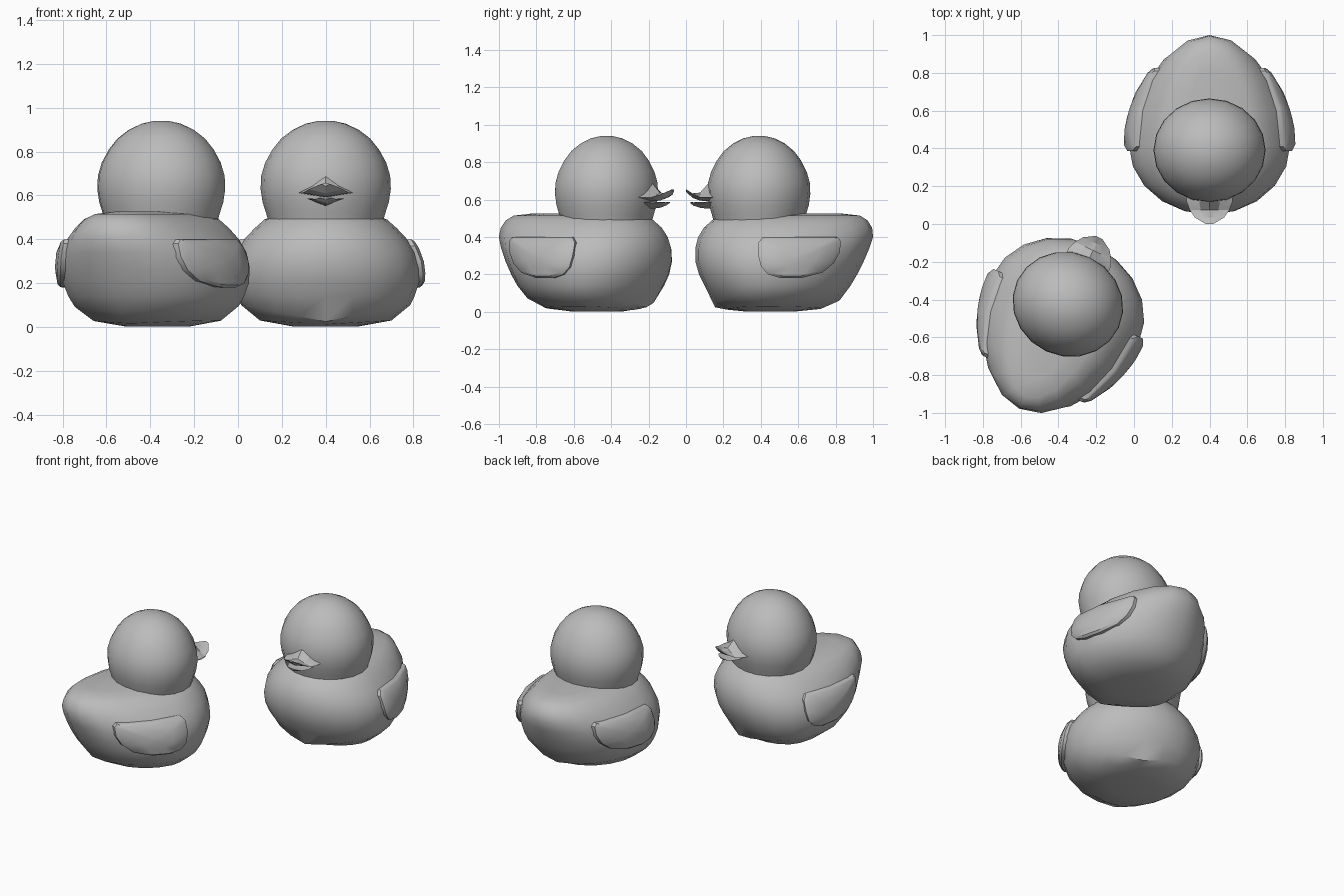
import bpy, bmesh, math
from mathutils import Matrix, Vector

if "Cube" in bpy.data.objects:
    bpy.data.objects.remove(bpy.data.objects["Cube"])

grey = bpy.data.materials.new("soft_grey")
grey.diffuse_color = (0.5, 0.5, 0.5, 1)
grey.use_nodes = True
grey.node_tree.nodes["Principled BSDF"].inputs["Base Color"].default_value = grey.diffuse_color

SEGS = 20
MID = 0.03  # y of the widest body section, measured from the head axis


def loft(name, rings, place, angle=35):
    """Skin closed rings of points, cap both ends, and place the object."""
    bm = bmesh.new()
    loops = [[bm.verts.new(p) for p in r] for r in rings]
    n = len(loops[0])
    for a, b in zip(loops, loops[1:]):
        for i in range(n):
            j = (i + 1) % n
            bm.faces.new((a[i], a[j], b[j], b[i]))
    bm.faces.new(loops[0][::-1])
    bm.faces.new(loops[-1])
    bmesh.ops.recalc_face_normals(bm, faces=bm.faces)
    mesh = bpy.data.meshes.new(name)
    bm.to_mesh(mesh)
    bm.free()
    mesh.materials.append(grey)
    obj = bpy.data.objects.new(name, mesh)
    obj.matrix_world = place
    bpy.context.collection.objects.link(obj)
    bpy.ops.object.select_all(action='DESELECT')
    obj.select_set(True)
    bpy.context.view_layer.objects.active = obj
    bpy.ops.object.shade_smooth_by_angle(angle=math.radians(angle))
    return obj


def egg(w, front, back, z_front, z_side, z_back):
    """Egg-shaped ring: half width, front y, back y and heights around it."""
    pts = []
    for i in range(SEGS):
        t = 2 * math.pi * i / SEGS
        s, c = math.sin(t), math.cos(t)
        reach = (back - MID) if c < 0 else (MID - front)
        z_end = z_back if c < 0 else z_front
        pts.append((w * s, MID - reach * c, z_end + (z_side - z_end) * abs(s)))
    return pts


# Body: underside rings, front crease, then the flanks up to the flat back
UNDER = [(.15, -.08, .20, .003, .003, .003),
         (.30, -.17, .33, .012, .03, .016),
         (.385, -.235, .43, .025, .10, .06)]
FLANK = [(.14, .405, -.29, .49), (.20, .425, -.32, .525), (.27, .427, -.34, .56),
         (.34, .41, -.34, .59), (.40, .372, -.325, .61), (.45, .325, -.295, .605),
         (.49, .28, -.25, .58), (.515, .22, -.21, .54), (.526, .12, -.12, .44)]
body_rings = [egg(*u) for u in UNDER] + [egg(w, f, b, z, z, z) for z, w, f, b in FLANK]


def flank_x(y, z):
    """Half width of the body at a given length and height."""
    for (z0, w0, f0, b0), (z1, w1, f1, b1) in zip(FLANK, FLANK[1:]):
        if z0 <= z <= z1:
            k = (z - z0) / (z1 - z0)
            w, f, b = w0 + (w1 - w0) * k, f0 + (f1 - f0) * k, b0 + (b1 - b0) * k
            d = (y - MID) / (b - MID if y > MID else MID - f)
            return w * math.sqrt(max(0, 1 - d * d))
    return 0.3


# Head: round profile as (height, radius)
HEAD = [(.485, .262), (.52, .272), (.57, .288), (.63, .297), (.69, .294), (.75, .276),
        (.81, .243), (.86, .203), (.90, .15), (.928, .09), (.94, .035)]


def head_rings():
    rings = []
    for z, r in HEAD:
        depth = r * .925
        rings.append([(r * math.sin(t), -depth * math.cos(t), z)
                      for t in (2 * math.pi * i / SEGS for i in range(SEGS))])
    return rings


# Wing outline as (y, z)
WING = [(.02, .40), (-.003, .37), (-.003, .30), (.012, .24), (.05, .20), (.12, .18),
        (.23, .182), (.34, .21), (.40, .26), (.433, .32), (.437, .38), (.42, .40), (.22, .40)]


def wing_rings(side):
    rings = []
    for scale, out in ((1, -.03), (1, .018), (.9, .028), (.5, .028), (.1, .028)):
        ring = []
        for y, z in WING:
            y, z = .215 + (y - .215) * scale, .295 + (z - .295) * scale
            ring.append((side * (flank_x(y, z) + out), y, z))
        rings.append(ring)
    return rings


def bill_rings(rows):
    """Diamond sections: y, half width, ridge z, edge z, keel z."""
    return [[(-w, y, e), (-w * .45, y, e + (t - e) * .45), (0, y, t),
             (w * .45, y, e + (t - e) * .45), (w, y, e), (0, y, k)]
            for y, w, t, e, k in rows]


UPPER_BILL = [(-.20, .125, .70, .612, .59), (-.27, .122, .688, .612, .592),
              (-.315, .105, .638, .612, .595), (-.355, .078, .634, .628, .61),
              (-.39, .02, .656, .653, .642)]
LOWER_BILL = [(-.20, .09, .592, .588, .55), (-.31, .075, .588, .583, .555),
              (-.35, .055, .586, .584, .568), (-.365, .02, .588, .587, .58)]


def duck(prefix, x, y, turn):
    place = Matrix.Translation(Vector((x, y, 0))) @ Matrix.Rotation(math.radians(turn), 4, 'Z')
    loft(prefix + "_body", body_rings, place)
    loft(prefix + "_head", head_rings(), place)
    loft(prefix + "_upper_bill", bill_rings(UPPER_BILL), place, 20)
    loft(prefix + "_lower_bill", bill_rings(LOWER_BILL), place, 20)
    for side, label in ((-1, "_right_wing"), (1, "_left_wing")):
        loft(prefix + label, wing_rings(side), place)


# Two ducks side by side, the second turned round
duck("front_facing_duck", .40, .39, 0)
duck("turned_duck", -.35, -.425, 155)
